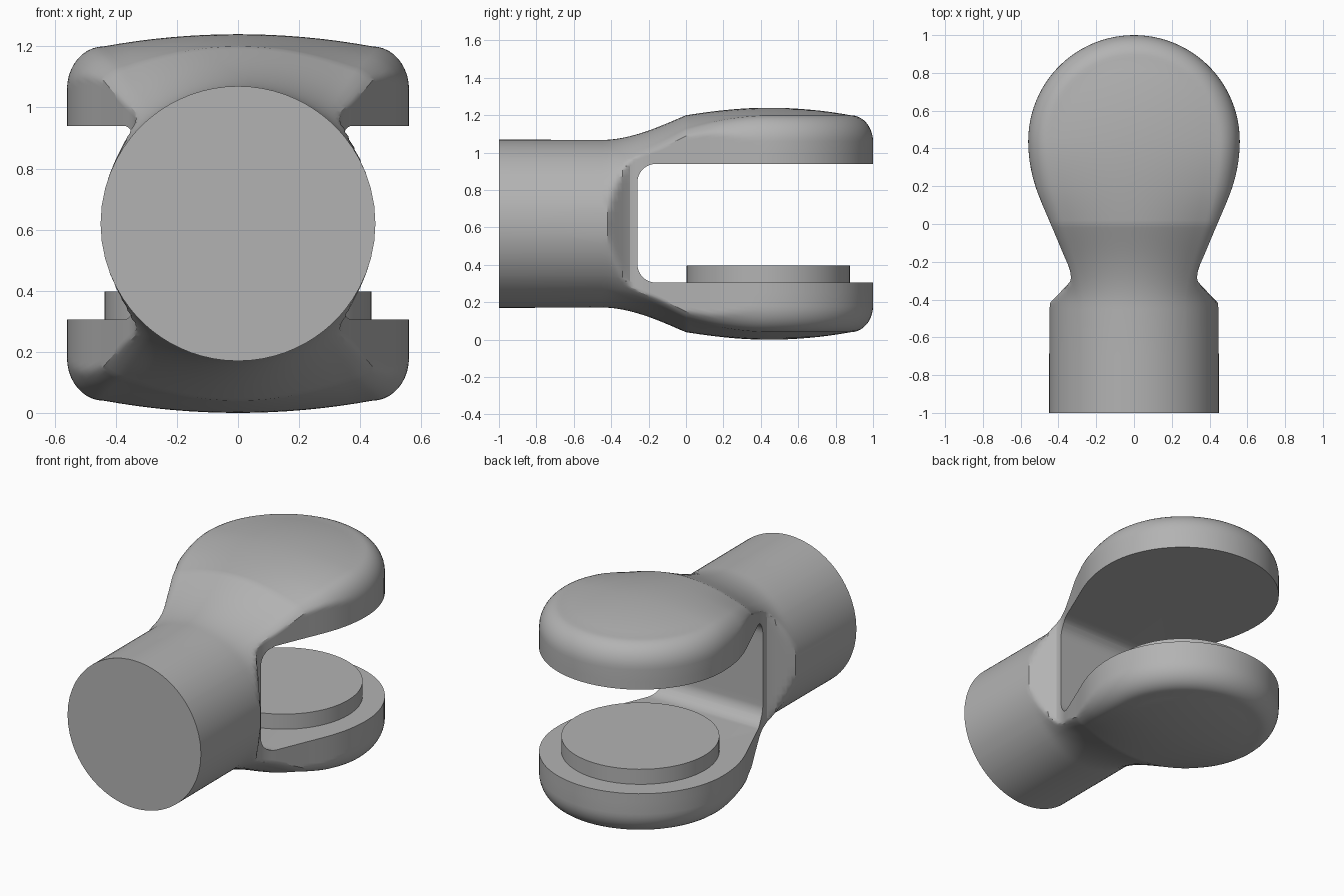
import bpy, bmesh
from math import sin, cos, pi, atan2

cube = bpy.data.objects.get("Cube")
if cube:
    bpy.data.objects.remove(cube, do_unlink=True)

CENTRE_Z, JAW_Y, JAW_R, HALF_H, TUBE_R = 0.62, 0.44, 0.56, 0.62, 0.45

grey = bpy.data.materials.new("plain grey")
grey.use_nodes = True
GREY = (0.45, 0.45, 0.45, 1)
grey.diffuse_color = GREY
grey.node_tree.nodes["Principled BSDF"].inputs["Base Color"].default_value = GREY


def make_object(name, bm):
    bmesh.ops.recalc_face_normals(bm, faces=bm.faces)
    mesh = bpy.data.meshes.new(name)
    bm.to_mesh(mesh)
    bm.free()
    ob = bpy.data.objects.new(name, mesh)
    bpy.context.collection.objects.link(ob)
    mesh.materials.append(grey)
    return ob


def activate(ob):
    bpy.ops.object.select_all(action='DESELECT')
    ob.select_set(True)
    bpy.context.view_layer.objects.active = ob


def sample(curve, y):
    """Smooth monotone interpolation through (y, value, slope) knots."""
    if y <= curve[0][0]:
        return curve[0][1]
    for (a, va, sa), (b, vb, sb) in zip(curve, curve[1:]):
        if y <= b:
            d = b - a
            t = (y - a) / d
            return ((2*t**3 - 3*t**2 + 1) * va + (t**3 - 2*t*t + t) * d * sa
                    + (3*t*t - 2*t**3) * vb + (t**3 - t*t) * d * sb)
    return curve[-1][1]


# Neck outlines: half height, half width, and blend from round to jaw section
height = [(-1, .45, 0), (-.45, .448, 0), (-.2, .498, .35), (0, .58, .42),
          (.001, .58, .16), (JAW_Y, HALF_H, 0)]
width = [(-1, .452, 0), (-.42, .446, 0), (-.419, .446, -.95), (-.31, .342, -.9),
         (-.27, .335, .1), (-.15, .378, .41), (0, .441, .42), (.2, .522, .32), (JAW_Y, JAW_R, 0)]
blend = [(-.42, 0, 0), (0, .6, 1.6), (.2, .88, .9), (JAW_Y, 1, 0)]

# Quarter jaw section: shallow dome, rounded shoulder, straight side
quarter = [(.44 * i / 8, HALF_H - .04 * (i / 8) ** 2) for i in range(8)]
quarter += [(.44 + .12 * sin(a), .44 + .14 * cos(a)) for a in (pi * i / 20 for i in range(11))]
quarter += [(JAW_R, .44 * (1 - i / 6)) for i in range(1, 7)]


def section(y):
    h, w, t = sample(height, y), sample(width, y), sample(blend, y)
    q = []
    for x, z in quarter:
        a = atan2(x, z)
        px = (1 - t) * TUBE_R * sin(a) + t * x
        pz = (1 - t) * cos(a) + t * z / HALF_H
        q.append((min(px, w), pz * h))
    right = q + [(x, -z) for x, z in q[-2::-1]]
    return right + [(-x, z) for x, z in right[-2:0:-1]]


# Body: loft along the tube and neck, then sweep the jaw section round its axis
bm = bmesh.new()
ys = [-1, -.7, -.45, -.42] + [-.4 + .02 * i for i in range(42)] + [JAW_Y]
rings = [[(x, y, z) for x, z in section(y)] for y in ys]
full = section(JAW_Y)
for i in range(1, 25):
    a = pi / 2 * i / 24
    rings.append([(x * cos(a), JAW_Y + abs(x) * sin(a), z) for x, z in full])
rows = [[bm.verts.new((x, y, z + CENTRE_Z)) for x, y, z in r] for r in rings]
n = len(full)
for a, b in zip(rows, rows[1:]):
    for i in range(n):
        j = (i + 1) % n
        bm.faces.new((a[i], a[j], b[j], b[i]))
bm.faces.new(rows[0])
bmesh.ops.remove_doubles(bm, verts=bm.verts, dist=0.0004)
body = make_object("fork_body", bm)

# Slot cutter with rounded inner corners
bm = bmesh.new()
R, BACK, LOW, HIGH = .1, -.26, .305, .94
outline = [(1.3, LOW)]
outline += [(BACK + R - R * sin(a), LOW + R - R * cos(a)) for a in (pi * i / 20 for i in range(11))]
outline += [(BACK + R - R * cos(a), HIGH - R + R * sin(a)) for a in (pi * i / 20 for i in range(11))]
outline.append((1.3, HIGH))
face = bm.faces.new([bm.verts.new((-1, y, z)) for y, z in outline])
out = bmesh.ops.extrude_face_region(bm, geom=[face])
bmesh.ops.translate(bm, vec=(2, 0, 0),
                    verts=[v for v in out["geom"] if isinstance(v, bmesh.types.BMVert)])
cutter = make_object("slot_cutter", bm)
cutter.hide_render = True

activate(body)
mod = body.modifiers.new("slot", 'BOOLEAN')
mod.object, mod.operation, mod.solver = cutter, 'DIFFERENCE', 'EXACT'
bpy.ops.object.modifier_apply(modifier=mod.name)
bpy.data.objects.remove(cutter, do_unlink=True)

# Raised round pad on the lower jaw
bm = bmesh.new()
bmesh.ops.create_cone(bm, cap_ends=True, segments=64, radius1=.437, radius2=.437, depth=.12)
bmesh.ops.translate(bm, verts=bm.verts, vec=(0, JAW_Y, .337))
pad = make_object("lower_pad", bm)

for ob in (body, pad):
    activate(ob)
    bpy.ops.object.shade_smooth_by_angle(angle=pi / 6)
